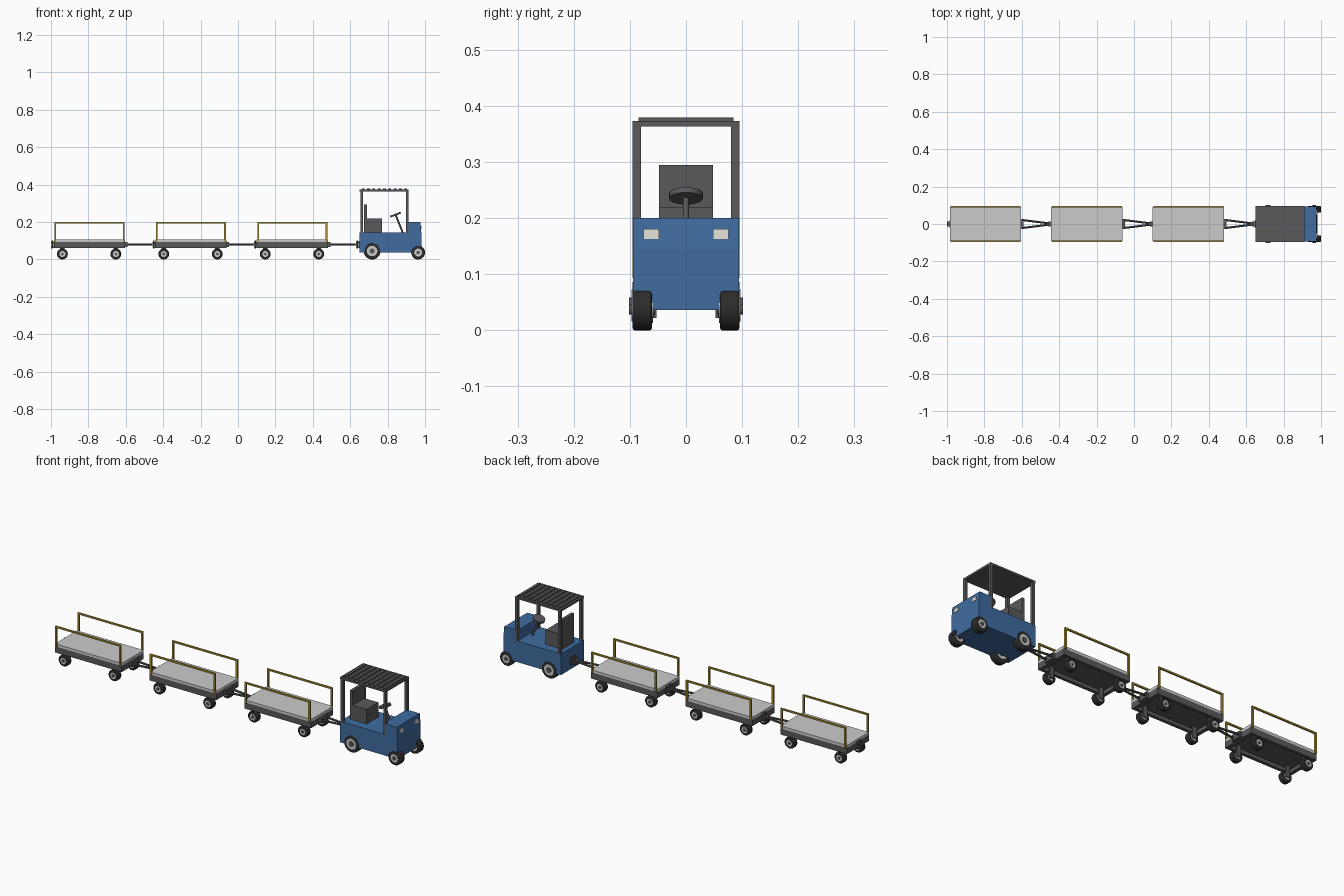
import bpy, bmesh
from math import pi
from mathutils import Vector

if "Cube" in bpy.data.objects:
    bpy.data.objects.remove(bpy.data.objects["Cube"])


def material(name, r, g, b):
    m = bpy.data.materials.new(name)
    m.diffuse_color = (r, g, b, 1)
    m.use_nodes = True
    m.node_tree.nodes["Principled BSDF"].inputs["Base Color"].default_value = m.diffuse_color
    return m


BLUE = material("blue_paint", 0.05, 0.15, 0.35)
YELLOW = material("yellow_paint", 0.42, 0.30, 0.04)
DARK = material("dark_steel", 0.10, 0.10, 0.105)
BLACK = material("rubber", 0.025, 0.025, 0.025)
CREAM = material("lamp_glass", 0.8, 0.78, 0.7)


def finish(name, bm, mat=None, bevel=0):
    bmesh.ops.recalc_face_normals(bm, faces=bm.faces[:])
    me = bpy.data.meshes.new(name)
    bm.to_mesh(me)
    bm.free()
    ob = bpy.data.objects.new(name, me)
    bpy.context.collection.objects.link(ob)
    if mat:
        me.materials.append(mat)
    if bevel:
        mod = ob.modifiers.new("bevel", 'BEVEL')
        mod.width, mod.segments, mod.limit_method = bevel, 2, 'ANGLE'
    return ob


def box(name, x, y, z, mat=None, bevel=0):
    """Box from (low, high) pairs on each axis."""
    bm = bmesh.new()
    bmesh.ops.create_cube(bm, size=1)
    for v in bm.verts:
        v.co = [(a + b) / 2 + c * (b - a) for (a, b), c in zip((x, y, z), v.co)]
    return finish(name, bm, mat, bevel)


def rod(name, a, b, radius, mat=None, sides=32, bevel=0):
    """Cylinder between two points."""
    a, b = Vector(a), Vector(b)
    bm = bmesh.new()
    bmesh.ops.create_cone(bm, cap_ends=True, segments=sides, radius1=radius,
                          radius2=radius, depth=(b - a).length)
    ob = finish(name, bm, mat, bevel)
    ob.rotation_mode = 'QUATERNION'
    ob.rotation_quaternion = (b - a).to_track_quat('Z', 'Y')
    ob.location = (a + b) / 2
    if sides > 8:
        bpy.context.view_layer.objects.active = ob
        ob.select_set(True)
        bpy.ops.object.shade_smooth_by_angle(angle=pi / 6)
        ob.select_set(False)
    return ob


def span(side, a, b):
    """Low/high y pair mirrored to the given side."""
    return tuple(sorted((side * a, side * b)))


def wheel(name, x, z, side, r, y0, y1, hub, cap):
    def disc(part, lo, hi, rad, mat, bevel=0):
        rod(name + part, (x, side * lo, z), (x, side * hi, z), rad, mat, 32, bevel)
    disc("_tyre", y0, y1, r, BLACK, r * 0.12)
    disc("_hub", y0 - 0.002, y1 + 0.002, hub, None)
    disc("_cap", y0 - 0.006, y1 + 0.006, cap, DARK)


# Tractor body: side profile extruded across the width
profile = [(0.65, 0.036), (0.65, 0.145), (0.9, 0.145), (0.9, 0.2),
           (0.975, 0.2), (0.98, 0.145), (0.98, 0.036)]
bm = bmesh.new()
face = bm.faces.new([bm.verts.new((x, -0.0945, z)) for x, z in profile])
ext = bmesh.ops.extrude_face_region(bm, geom=[face])
bmesh.ops.translate(bm, vec=(0, 0.189, 0),
                    verts=[v for v in ext["geom"] if isinstance(v, bmesh.types.BMVert)])
finish("tractor_body", bm, BLUE)

# Seat
box("seat_base", (0.679, 0.77), (-0.048, 0.048), (0.145, 0.22), DARK)
box("seat_back", (0.675, 0.69), (-0.048, 0.048), (0.145, 0.295), DARK)

# Steering
rod("steering_column", (0.882, 0, 0.14), (0.843, 0, 0.238), 0.005, DARK, 12)
rod("steering_wheel", (0.844, 0, 0.235), (0.8405, 0, 0.244), 0.03, DARK, 24)

# Canopy
box("canopy", (0.65, 0.912), (-0.095, 0.095), (0.363, 0.373), DARK)
for i in range(9):
    x = 0.662 + i * 0.0285
    box("canopy_slat", (x, x + 0.014), (-0.085, 0.085), (0.372, 0.379), DARK)

for s in (-1, 1):
    # Canopy posts, lamps and tractor wheels
    box("rear_post", (0.654, 0.668), span(s, 0.08, 0.095), (0.14, 0.365), DARK)
    box("front_post", (0.899, 0.912), span(s, 0.08, 0.095), (0.14, 0.365), DARK)
    box("headlight", (0.97, 0.981), span(s, 0.048, 0.076), (0.163, 0.181), CREAM)
    wheel("front_wheel", 0.963, 0.037, s, 0.037, 0.061, 0.0955, 0.021, 0.009)
    wheel("rear_wheel", 0.717, 0.045, s, 0.045, 0.061, 0.0955, 0.028, 0.0135)


def hitch(x):
    """Clevis ending at x, with a vertical pin."""
    for z in (0.064, 0.088):
        box("hitch_plate", (x - 0.02, x), (-0.014, 0.014), (z, z + 0.006), DARK)
    box("hitch_back", (x - 0.006, x + 0.001), (-0.02, 0.02), (0.06, 0.098), DARK)
    rod("hitch_pin", (x - 0.013, 0, 0.058), (x - 0.013, 0, 0.1), 0.004, DARK, 16)


hitch(0.65)

# Three trailers
for cx in (-0.794, -0.252, 0.291):
    L = 0.191
    box("deck", (cx - L, cx + L), (-0.09, 0.09), (0.093, 0.107))
    box("frame_panel", (cx - L + 0.005, cx + L - 0.005), (-0.085, 0.085), (0.08, 0.094), DARK)
    hitch(cx - L + 0.005)
    box("drawbar_bracket", (cx + L - 0.01, cx + L + 0.012), (-0.028, 0.028), (0.066, 0.094), DARK)
    # Drawbar converging on the next hitch pin
    tip = cx + 0.344
    for s in (-1, 1):
        rod("drawbar", (cx + L, s * 0.022, 0.08), (tip - 0.008, s * 0.004, 0.08), 0.0055, DARK, 8)
        box("end_beam", span(1, *sorted((cx + s * L, cx + s * (L - 0.018)))),
            (-0.09, 0.09), (0.062, 0.094), DARK)
        box("side_beam", (cx - L, cx + L), span(s, 0.074, 0.09), (0.062, 0.094), DARK)
        # Guard rail
        rail = span(s, 0.087, 0.0955)
        box("guard_rail", (cx - 0.187, cx + 0.187), rail, (0.193, 0.201), YELLOW)
        for e in (-1, 1):
            px = cx + e * 0.1825
            box("rail_post", (px - 0.0045, px + 0.0045), rail, (0.093, 0.197), YELLOW)
            # Trailer wheels and their mounts
            wx = cx + e * 0.143 - 0.002
            wheel("trailer_wheel", wx, 0.029, s, 0.029, 0.061, 0.087, 0.016, 0.007)
            box("wheel_mount", (wx - 0.012, wx + 0.012), span(s, 0.053, 0.058), (0.022, 0.082), DARK)
    rod("drawbar_eye", (tip - 0.005, 0, 0.075), (tip - 0.005, 0, 0.085), 0.011, DARK, 16)
